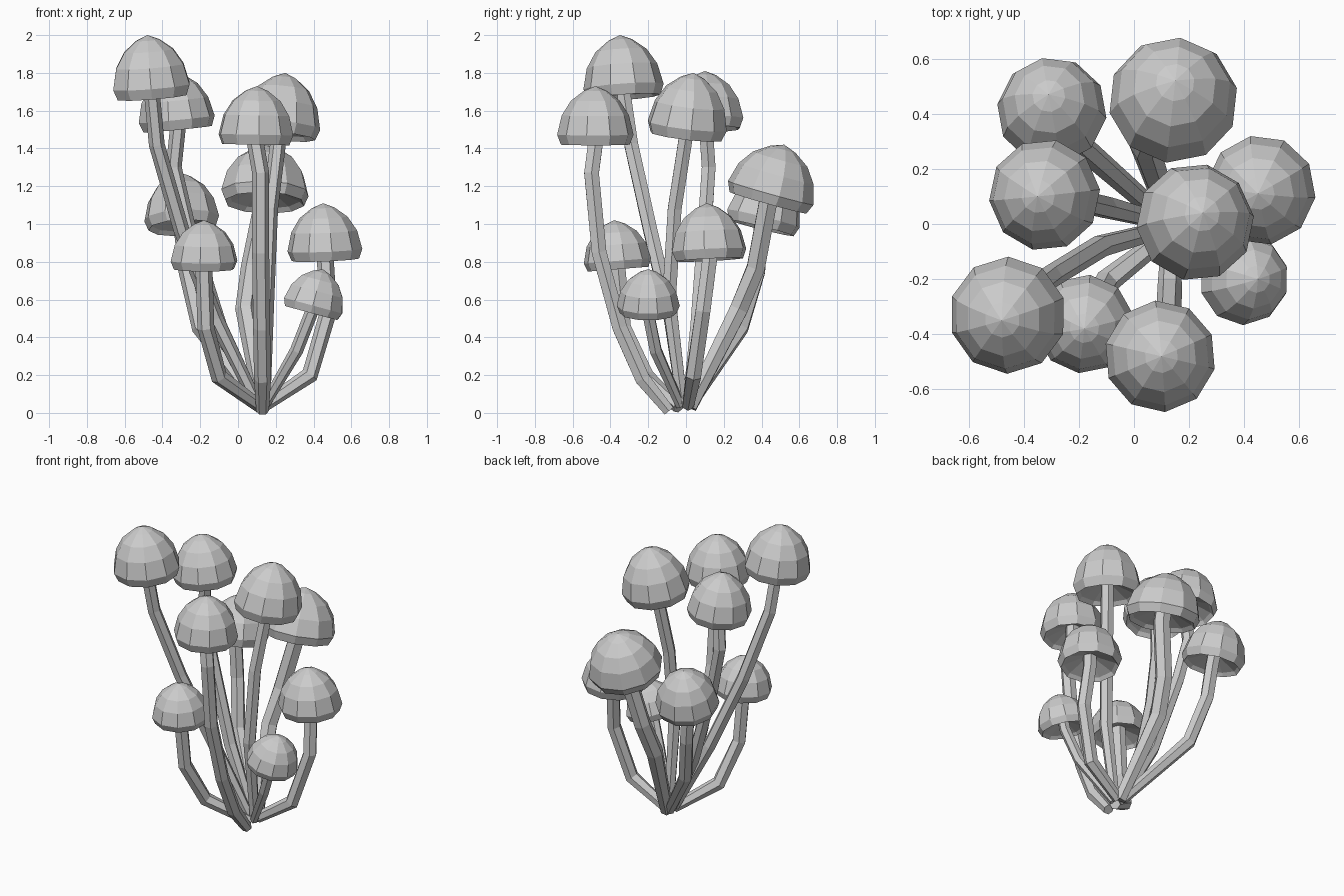
import bpy
import bmesh
from math import cos, sin, tau
from mathutils import Vector

CAP_SIDES = 10
STEM_SIDES = 6
# Cap cross-section: radius and height as fractions, from crown to the hollow underside
CAP_PROFILE = [(.3, .92), (.64, .75), (.88, .5), (1, .17), (.9, 0), (.8, .07), (.15, .25)]

default_cube = bpy.data.objects.get("Cube")
if default_cube:
    bpy.data.objects.remove(default_cube, do_unlink=True)

grey = bpy.data.materials.new("mushroom grey")
grey.use_nodes = True
grey.diffuse_color = (.6, .6, .6, 1)
grey.node_tree.nodes["Principled BSDF"].inputs["Base Color"].default_value = (.6, .6, .6, 1)


def add_ring(bm, centre, normal, radius, sides, turn=0.0):
    """Ring of vertices around a centre, facing along the normal."""
    normal = normal.normalized()
    side = Vector((0, 1, 0)).cross(normal).normalized()
    across = normal.cross(side)
    angles = [turn + tau * i / sides for i in range(sides)]
    return [bm.verts.new(centre + radius * (side * cos(a) + across * sin(a))) for a in angles]


def bridge(bm, lower, upper):
    """Band of quads between two rings."""
    n = len(lower)
    for i in range(n):
        j = (i + 1) % n
        bm.faces.new((lower[i], lower[j], upper[j], upper[i]))


def finish(bm, name):
    bmesh.ops.recalc_face_normals(bm, faces=bm.faces)
    mesh = bpy.data.meshes.new(name)
    bm.to_mesh(mesh)
    bm.free()
    mesh.materials.append(grey)
    bpy.context.collection.objects.link(bpy.data.objects.new(name, mesh))


def add_cap(name, apex, axis, radius, height, turn):
    """Faceted dome with a turned-in rim and hollow underside."""
    bm = bmesh.new()
    base = apex - axis * height
    rings = [add_ring(bm, base + axis * height * h, axis, radius * r, CAP_SIDES, turn)
             for r, h in CAP_PROFILE]
    top = bm.verts.new(apex)
    for i in range(CAP_SIDES):
        bm.faces.new((top, rings[0][i], rings[0][(i + 1) % CAP_SIDES]))
    for upper, lower in zip(rings, rings[1:]):
        bridge(bm, lower, upper)
    bm.faces.new(rings[-1])
    finish(bm, name)


def add_stem(name, points, radius):
    """Bent six-sided tube, slimmer at the root."""
    bm = bmesh.new()
    rings = []
    last = len(points) - 1
    for i, p in enumerate(points):
        ahead = (points[min(i + 1, last)] - p).normalized()
        behind = (p - points[max(i - 1, 0)]).normalized()
        size = radius * (.75 if i == 0 else 1)
        rings.append(add_ring(bm, p, ahead + behind, size, STEM_SIDES))
    for lower, upper in zip(rings, rings[1:]):
        bridge(bm, lower, upper)
    bm.faces.new(rings[0])
    bm.faces.new(rings[-1])
    finish(bm, name)


def mushroom(name, apex, lean, radius, height, path, thick=.042, turn=0.0):
    """Cap plus the stem that runs along the path into its hollow."""
    apex = Vector(apex)
    axis = Vector((*lean, 1)).normalized()
    add_cap(name + "_cap", apex, axis, radius, height, turn)
    points = [Vector(p) for p in path]
    points += [apex - axis * height, apex - axis * height * .6]
    add_stem(name + "_stem", points, thick)


# Back cluster
mushroom("back_large", (.15, .52, 1.42), (.03, .28), .236, .32,
         [(.13, .02, .03), (.04, .28, .55), (.07, .37, .77)], .055, .2)
mushroom("back_right", (-.31, .47, 1.27), (-.05, .25), .2, .3,
         [(.11, .02, .04), (-.2, .29, .45), (-.27, .38, .75)], .045, .5)

# Tall right side
mushroom("right_tall", (-.35, .1, 1.81), (-.1, -.02), .203, .31,
         [(.1, .01, .05), (-.1, .06, .46), (-.27, .1, 1), (-.34, .12, 1.3)], .042, .1)
mushroom("right_tallest", (-.48, -.35, 2), (-.08, -.07), .213, .33,
         [(.1, -.02, .05), (-.12, -.08, .5), (-.3, -.19, .97), (-.43, -.29, 1.42)], .042, .3)

# Front pair
mushroom("front_short", (-.18, -.38, 1.02), (0, -.08), .18, .26,
         [(.12, -.04, .03), (-.1, -.21, .19), (-.17, -.33, .45)], .045, .2)
mushroom("front_tall", (.1, -.48, 1.73), (.02, 0), .203, .31,
         [(.13, -.09, .01), (.13, -.23, .18), (.125, -.35, .45),
          (.12, -.46, .85), (.12, -.5, 1.27)], .045, .4)

# Centre
mushroom("centre_tall", (.25, .04, 1.8), (.1, .12), .215, .34,
         [(.14, -.02, .05), (.15, -.09, .6), (.17, -.06, 1.08)], .042, .1)

# Left side
mushroom("left_middle", (.45, .11, 1.11), (-.04, -.05), .2, .3,
         [(.14, .01, .04), (.38, .04, .2), (.48, .09, .54)], .045, .5)
mushroom("left_small", (.45, -.2, .76), (.27, 0), .167, .24,
         [(.14, -.03, .04), (.31, -.16, .33)], .035, .3)
